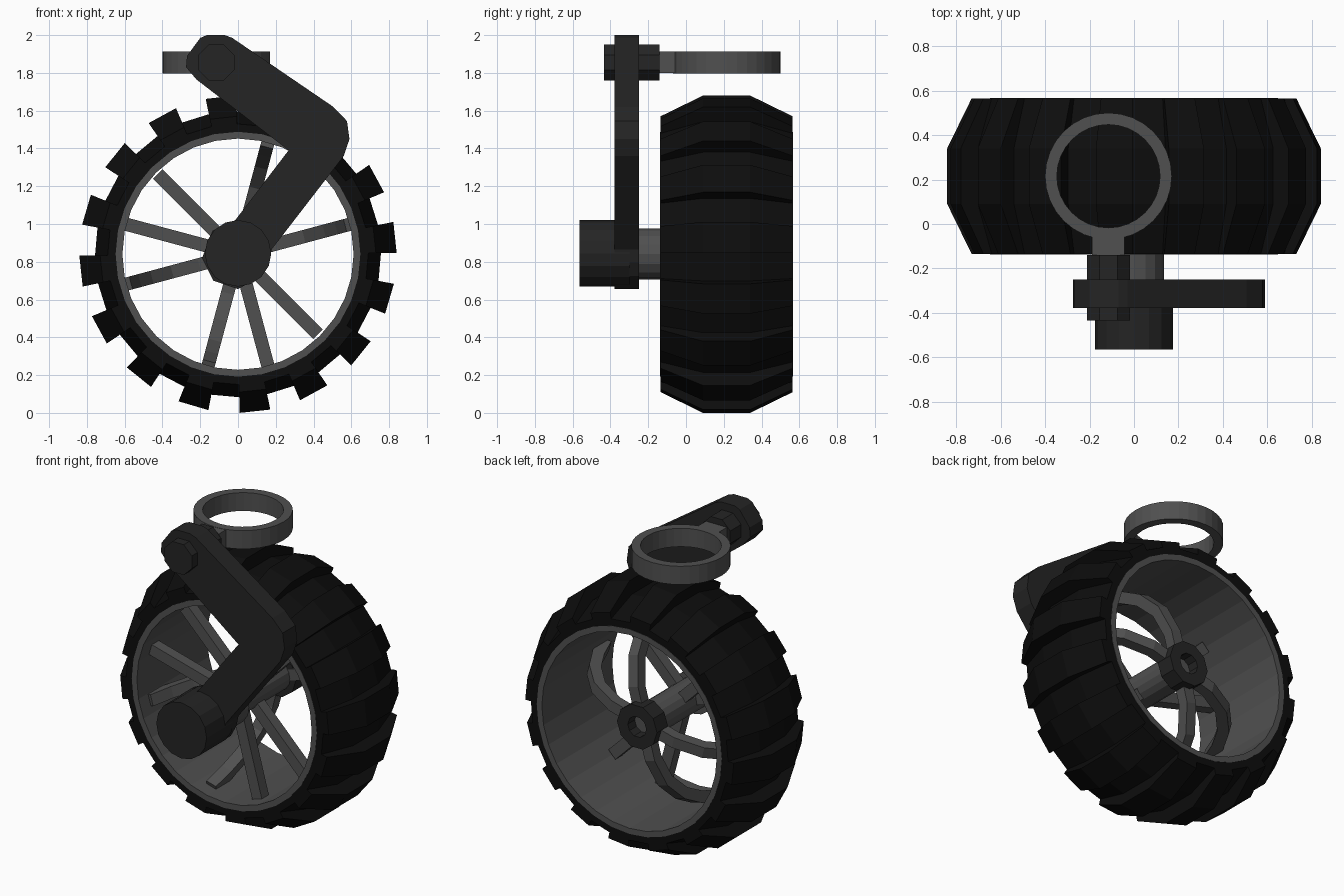
import bpy, bmesh
from math import sin, cos, radians, pi, atan2
from mathutils import Vector

if "Cube" in bpy.data.objects:
    bpy.data.objects.remove(bpy.data.objects["Cube"])

HUB_Z = 0.84   # wheel axis height


def material(name, v):
    m = bpy.data.materials.new(name)
    m.diffuse_color = (v, v, v, 1)
    m.use_nodes = True
    m.node_tree.nodes["Principled BSDF"].inputs["Base Color"].default_value = m.diffuse_color
    return m


RUBBER = material("rubber", 0.004)
METAL = material("grey_metal", 0.08)
DARK = material("dark_metal", 0.018)


def finish(name, bm, mat):
    bmesh.ops.remove_doubles(bm, verts=bm.verts, dist=1e-5)
    bmesh.ops.recalc_face_normals(bm, faces=bm.faces)
    me = bpy.data.meshes.new(name)
    bm.to_mesh(me)
    bm.free()
    me.materials.append(mat)
    ob = bpy.data.objects.new(name, me)
    bpy.context.collection.objects.link(ob)
    return ob


def loft(name, rings, mat, caps=True, closed=False):
    """Skin a list of equal-length point rings."""
    bm = bmesh.new()
    vs = [[bm.verts.new(p) for p in ring] for ring in rings]
    pairs = list(zip(vs, vs[1:])) + ([(vs[-1], vs[0])] if closed else [])
    for a, b in pairs:
        for i in range(len(a)):
            j = (i + 1) % len(a)
            bm.faces.new((a[i], a[j], b[j], b[i]))
    if caps and not closed:
        bm.faces.new(vs[0])
        bm.faces.new(vs[-1])
    return finish(name, bm, mat)


def circle_y(x, z, r, y, n, off=0.0):
    return [(x + r * cos(off + 2 * pi * i / n), y, z + r * sin(off + 2 * pi * i / n))
            for i in range(n)]


def rod(name, x, z, r, y0, y1, n, mat, off=0.0):
    return loft(name, [circle_y(x, z, r, y, n, off) for y in (y0, y1)], mat)


def tube(name, x, z, ro, ri, y0, y1, n, mat):
    rings = [circle_y(x, z, r, y, n) for r, y in ((ro, y0), (ro, y1), (ri, y1), (ri, y0))]
    return loft(name, rings, mat, closed=True)


def spoke(name, path, angle, mat, w=0.035, t=0.035):
    """Sweep a rectangle along a (radius, y) path at one wheel angle."""
    a = radians(angle)
    out, side = Vector((cos(a), 0, sin(a))), Vector((-sin(a), 0, cos(a)))
    axis = Vector((0, 1, 0))
    pts = [out * r + axis * y + Vector((0, 0, HUB_Z)) for r, y in path]
    rings = []
    for i, p in enumerate(pts):
        d = (pts[min(i + 1, len(pts) - 1)] - pts[max(i - 1, 0)]).normalized()
        n = d.cross(side)
        rings.append([p + side * w + n * t, p - side * w + n * t,
                      p - side * w - n * t, p + side * w - n * t])
    return loft(name, rings, mat)


# Tire: 32 segments alternating between raised tread bars and grooves
def tire():
    ys = (-0.135, 0.09, 0.34, 0.565)
    radii = {1: (0.73, 0.84, 0.84, 0.73), 0: (0.69, 0.757, 0.757, 0.69)}
    bm = bmesh.new()

    def profile(kind, k):
        a = radians(0.5) + 2 * pi * k / 32
        rs = [(0.64, ys[0])] + list(zip(radii[kind], ys)) + [(0.64, ys[3])]
        return [bm.verts.new((r * cos(a), y, HUB_Z + r * sin(a))) for r, y in rs]

    for k in range(32):
        kind = 1 - k % 2
        a, b = profile(kind, k), profile(kind, k + 1)
        for i in range(5):
            bm.faces.new((a[i], a[i + 1], b[i + 1], b[i]))
        # step between bar and groove
        hi, lo = profile(1, k), profile(0, k)
        for i in range(1, 4):
            bm.faces.new((hi[i], hi[i + 1], lo[i + 1], lo[i]))
    return finish("tire", bm, RUBBER)


tire()

# Rim, axle and rear hub
tube("rim", 0, HUB_Z, 0.648, 0.612, -0.137, 0.567, 32, METAL)
rod("axle_collar", 0, HUB_Z, 0.135, -0.26, -0.08, 16, METAL)
rod("axle", 0, HUB_Z, 0.1, -0.1, 0.42, 16, METAL)
tube("rear_hub", 0, HUB_Z, 0.14, 0.065, 0.38, 0.49, 10, DARK)

# Spokes: three straight, four bowed back to the rear hub, one cross bar
for ang in (45, 165, 285):
    spoke("straight_spoke", [(0.05, 0.0), (0.625, 0.0)], ang, METAL)
BOW = [(0.08, 0.41), (0.22, 0.41), (0.38, 0.35), (0.5, 0.23), (0.57, 0.1), (0.62, -0.04)]
for ang in (15, 75, 195, 255):
    spoke("bowed_spoke", BOW, ang, METAL)
spoke("cross_bar", [(-0.6, 0.1), (0.6, 0.1)], 135, METAL)

# Bent suspension arm and motor housing
ARM = [(-0.275, 1.83), (-0.27, 1.89), (-0.2, 1.985), (-0.165, 2.0), (-0.07, 2.0),
       (-0.03, 1.985), (0.505, 1.62), (0.577, 1.545), (0.59, 1.45), (0.56, 1.36),
       (0.178, 0.865), (0.165, 0.8), (0.125, 0.725), (0.0, 0.655), (-0.13, 0.7),
       (-0.19, 0.82), (-0.135, 0.965), (-0.015, 1.02), (0.268, 1.39), (-0.22, 1.765)]
loft("suspension_arm", [[(x, y, z) for x, z in ARM] for y in (-0.378, -0.25)], DARK)
rod("motor_housing", 0, 0.845, 0.176, -0.565, -0.3, 16, DARK)

# Pivot bolt, mounting neck and mounting ring
rod("pivot_bolt", -0.115, 1.855, 0.104, -0.435, -0.14, 8, DARK, pi / 8)
loft("mount_neck", [[(x, y, z) for x, y in ((-0.188, -0.145), (-0.042, -0.145),
                                           (-0.042, -0.035), (-0.188, -0.035))]
                    for z in (1.8, 1.912)], METAL)
ring = []
for r, z in ((0.285, 1.798), (0.285, 1.914), (0.232, 1.914), (0.232, 1.798)):
    ring.append([(-0.115 + r * cos(2 * pi * i / 32), 0.215 + r * sin(2 * pi * i / 32), z)
                 for i in range(32)])
loft("mount_ring", ring, METAL, closed=True)
